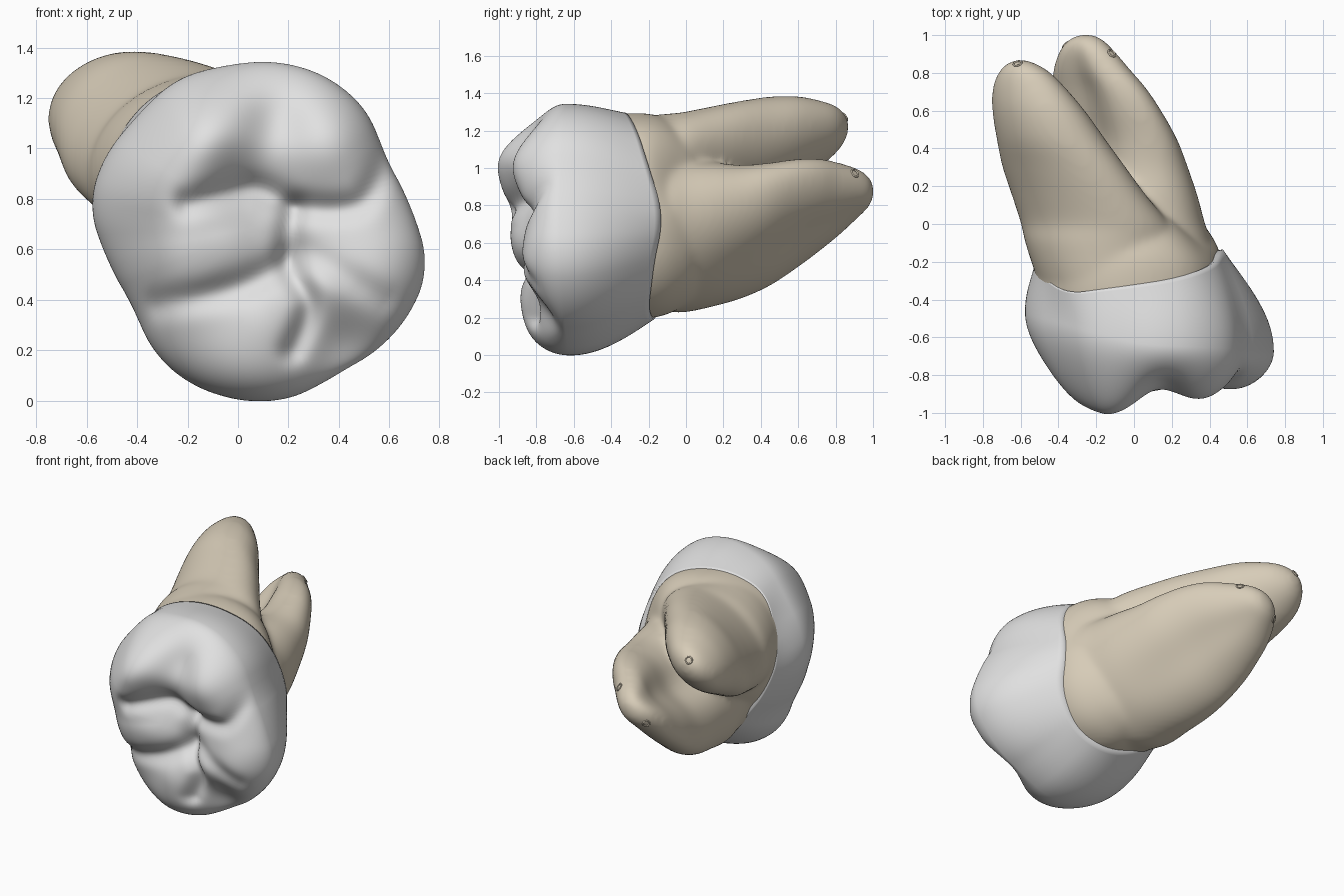
import bpy, bmesh, math
from mathutils import Vector

if "Cube" in bpy.data.objects:
    bpy.data.objects.remove(bpy.data.objects["Cube"])

CX, CZ, N = 0.05, 0.68, 168


def material(name, col):
    m = bpy.data.materials.new(name)
    m.diffuse_color = (*col, 1)
    m.use_nodes = True
    m.node_tree.nodes["Principled BSDF"].inputs["Base Color"].default_value = m.diffuse_color
    return m


ENAMEL = material("enamel white", (0.75, 0.75, 0.75))
DENTINE = material("root beige", (0.68, 0.605, 0.48))


def by_angle(pts, deg):
    """Periodic interpolation of (degrees, value) pairs."""
    deg %= 360
    p = sorted(pts)
    p = [(p[-1][0] - 360, p[-1][1])] + p + [(p[0][0] + 360, p[0][1])]
    for (a, u), (b, v) in zip(p, p[1:]):
        if a <= deg <= b:
            return u + (v - u) * (deg - a) / max(b - a, 1e-6)
    return p[0][1]


def smooth(pts, deg):
    return sum(by_angle(pts, deg + d) for d in (-8, -4, 0, 4, 8)) / 5


def polar(pts):
    return [(math.degrees(math.atan2(z - CZ, x - CX)) % 360,
             math.hypot(x - CX, z - CZ)) for x, z in pts]


def curve(path, n=6):
    """Smooth a path of tuples through its points."""
    p = [path[0]] + list(path) + [path[-1]]
    out = []
    for a, b, c, d in zip(p, p[1:], p[2:], p[3:]):
        for i in range(n):
            t = i / n
            out.append(tuple(.5 * (2 * B + (C - A) * t + (2 * A - 5 * B + 4 * C - D) * t * t
                                   + (3 * B - A - 3 * C + D) * t ** 3)
                             for A, B, C, D in zip(a, b, c, d)))
    return out + [path[-1]]


def loft(bm, rings):
    """Skin a list of equal-length rings and close both ends."""
    vs = [[bm.verts.new(p) for p in r] for r in rings]
    for a, b in zip(vs, vs[1:]):
        n = len(a)
        for i in range(n):
            bm.faces.new((a[i], a[(i + 1) % n], b[(i + 1) % n], b[i]))
    bm.faces.new(vs[0])
    bm.faces.new(vs[-1])


def finish(bm, name, mat):
    bmesh.ops.recalc_face_normals(bm, faces=bm.faces)
    me = bpy.data.meshes.new(name)
    for f in bm.faces:
        f.smooth = True
    bm.to_mesh(me)
    bm.free()
    me.materials.append(mat)
    ob = bpy.data.objects.new(name, me)
    bpy.context.collection.objects.link(ob)
    return ob


# Outlines seen from the front: widest crown contour and neck contour
CROWN = polar([(0.08, -0.005), (0.22, 0.015), (0.3, 0.045), (0.37, 0.105), (0.55, 0.2),
               (0.7, 0.38), (0.75, 0.53),
               (0.685, 0.75), (0.57, 0.97), (0.53, 1.12), (0.35, 1.285), (0.1, 1.345),
               (-0.06, 1.32), (-0.22, 1.285), (-0.4, 1.12), (-0.535, 0.95), (-0.585, 0.77),
               (-0.52, 0.58), (-0.41, 0.38), (-0.335, 0.2), (-0.2, 0.075)])
NECK = polar([(0.1, 0.19), (0.3, 0.27), (0.43, 0.45), (0.465, 0.65), (0.45, 0.85),
              (0.41, 1.05), (0.3, 1.2), (0.1, 1.28), (-0.15, 1.285), (-0.35, 1.2),
              (-0.48, 1.03), (-0.535, 0.85), (-0.48, 0.65), (-0.36, 0.45),
              (-0.22, 0.29), (-0.05, 0.21)])
NECK_Y = [(0, -.13), (20, -.14), (45, -.21), (75, -.29), (100, -.33), (128, -.37),
          (150, -.26), (180, -.2), (225, -.13), (270, -.17), (300, -.2), (335, -.17)]
BULGE_Y = [(0, -.68), (90, -.64), (135, -.52), (180, -.45), (225, -.52), (270, -.62)]
ROUND = [(0, 6), (90, 4.7), (135, 3), (180, 2.4), (225, 4), (270, 8), (310, 4.5), (335, 6)]

# Chewing surface: bumps (x, z, height, spread) and grooves (path, depth, width)
BUMPS = [(-.13, 1.04, .245, .19), (-.38, .88, .1, .15), (.38, 1.04, .15, .17),
         (.57, .5, .1, .2), (.08, .16, .08, .19), (-.25, .58, .14, .17),
         (.0, .62, .05, .1), (.03, .88, -.07, .12), (.33, .47, .03, .08),
         (.1, .34, .03, .09), (.15, 1.12, -.06, .09), (.42, .2, -.08, .1)]
GROOVES = [([(-.2, .78), (.05, .84), (.25, .77), (.48, .78), (.6, .96)], .045, .055),
           ([(.22, .76), (.2, .55), (.28, .38), (.22, .2)], .05, .05),
           ([(.2, .55), (0, .45), (-.32, .38)], .045, .06),
           ([(.25, .6), (.58, .4)], .025, .06)]
GROOVES = [(curve(p, 24), d, w) for p, d, w in GROOVES]


def chew_y(x, z):
    h = 0.79
    for bx, bz, amp, s in BUMPS:
        h += amp * math.exp(-((x - bx) ** 2 + (z - bz) ** 2) / (2 * s * s))
    for path, depth, width in GROOVES:
        d = min((x - a) ** 2 + (z - b) ** 2 for a, b in path)
        h -= depth * math.exp(-d / width ** 2)
    return -h


# Crown: neck lip, bulging wall, then chewing surface toward the middle
angles = [360 * i / N for i in range(N)]
info = [(math.cos(math.radians(d)), math.sin(math.radians(d)), smooth(CROWN, d),
         smooth(NECK, d), smooth(NECK_Y, d), smooth(BULGE_Y, d), smooth(ROUND, d))
        for d in angles]
rings = [[(CX + c * n * .9, ny - .01, CZ + s * n * .9) for c, s, R, n, ny, by, p in info]]
for k in range(17):
    t = k / 16
    w = math.sin(t * math.pi / 2)
    rings.append([(CX + c * (n + (R - n) * w), ny + (by - ny) * t,
                   CZ + s * (n + (R - n) * w)) for c, s, R, n, ny, by, p in info])
M = 54
for k in range(1, M):
    f = math.cos(math.pi / 2 * k / M)
    ring = []
    for c, s, R, n, ny, by, p in info:
        x, z = CX + c * R * f, CZ + s * R * f
        ring.append((x, by + (chew_y(x, z) - by) * math.sqrt(1 - f ** p), z))
    rings.append(ring)
bm = bmesh.new()
loft(bm, rings)
finish(bm, "crown", ENAMEL)

# Roots: neck trunk (fluted between the roots) plus two tapering roots, fused into one skin
bm = bmesh.new()
trunk = curve([(-.5, .95, 0, 0), (-.36, .99, 0, 0), (-.22, .995, 0, .02), (-.12, .96, -.01, .1),
               (-.03, .88, -.03, .2), (.05, .77, -.06, .28), (.12, .55, -.1, .3)], 3)


def flute(deg, g):
    return 1 - g * (math.exp(-((deg - 42) / 22) ** 2)
                    + .6 * math.exp(-((deg - 208) / 20) ** 2))


loft(bm, [[(CX + dx + i[0] * i[3] * k * flute(d, g), y, CZ + i[1] * i[3] * k * flute(d, g))
           for i, d in zip(info, angles)] for y, k, dx, g in trunk])


def root(sections):
    """Sections: y, centre x, centre z, half width, half height, tilt, groove."""
    out = []
    for y, cx, cz, a, b, tilt, g in curve(sections, 4):
        ct, st = math.cos(math.radians(tilt)), math.sin(math.radians(tilt))
        ring = []
        for i in range(64):
            t = 2 * math.pi * i / 64
            u, v = a * math.cos(t), b * math.sin(t)
            v *= 1 - (g if v > 0 else g * .3) * math.exp(-(math.cos(t) / .4) ** 2)
            ring.append((cx + u * ct - v * st, y, cz + u * st + v * ct))
        out.append(ring)
    loft(bm, out)


# upper single root
root([(-.3, -.1, .88, .41, .395, 0, 0), (-.1, -.165, .94, .415, .345, 15, 0),
      (0, -.205, .975, .41, .305, 25, 0),
      (.15, -.29, 1.025, .385, .27, 32, 0), (.3, -.37, 1.07, .358, .25, 35, 0),
      (.45, -.44, 1.12, .31, .235, 35, 0), (.6, -.505, 1.16, .265, .2, 35, 0),
      (.72, -.555, 1.185, .21, .155, 35, 0), (.8, -.58, 1.205, .15, .115, 35, 0),
      (.845, -.595, 1.215, .09, .075, 35, 0), (.868, -.6, 1.22, .03, .03, 35, 0)])
# lower broad grooved root
root([(-.3, .03, .66, .44, .36, 50, 0), (-.1, .01, .645, .45, .36, 50, 0),
      (0, -.01, .635, .45, .335, 50, 0),
      (.15, -.03, .645, .435, .305, 49, .08), (.3, -.06, .66, .42, .265, 47, .2),
      (.45, -.095, .7, .4, .23, 46, .35), (.6, -.145, .76, .36, .195, 45, .4),
      (.72, -.185, .805, .305, .17, 44, .4), (.82, -.225, .835, .24, .145, 42, .3),
      (.92, -.25, .865, .16, .11, 38, .15), (.975, -.255, .872, .1, .075, 35, 0),
      (1.003, -.255, .875, .04, .03, 35, 0)])
roots = finish(bm, "roots", DENTINE)
rm = roots.modifiers.new("fuse", 'REMESH')
rm.mode = 'VOXEL'
rm.voxel_size = 0.016
rm.use_smooth_shade = True
sm = roots.modifiers.new("soften", 'SMOOTH')
sm.factor = 0.5
sm.iterations = 20

# Tiny canal openings at the root tips
bpy.context.view_layer.update()
ev = roots.evaluated_get(bpy.context.evaluated_depsgraph_get())
for i, p in enumerate([(-.61, .83, 1.26), (-.13, .89, .96), (-.36, .95, .8)]):
    ok, loc, nor, _ = ev.closest_point_on_mesh(Vector(p))
    bpy.ops.mesh.primitive_torus_add(major_radius=.022, minor_radius=.005,
                                     major_segments=20, minor_segments=8, location=loc,
                                     rotation=nor.to_track_quat('Z', 'Y').to_euler())
    ob = bpy.context.object
    ob.name = "canal_opening_%d" % (i + 1)
    ob.data.materials.append(DENTINE)
    bpy.ops.object.shade_smooth()
